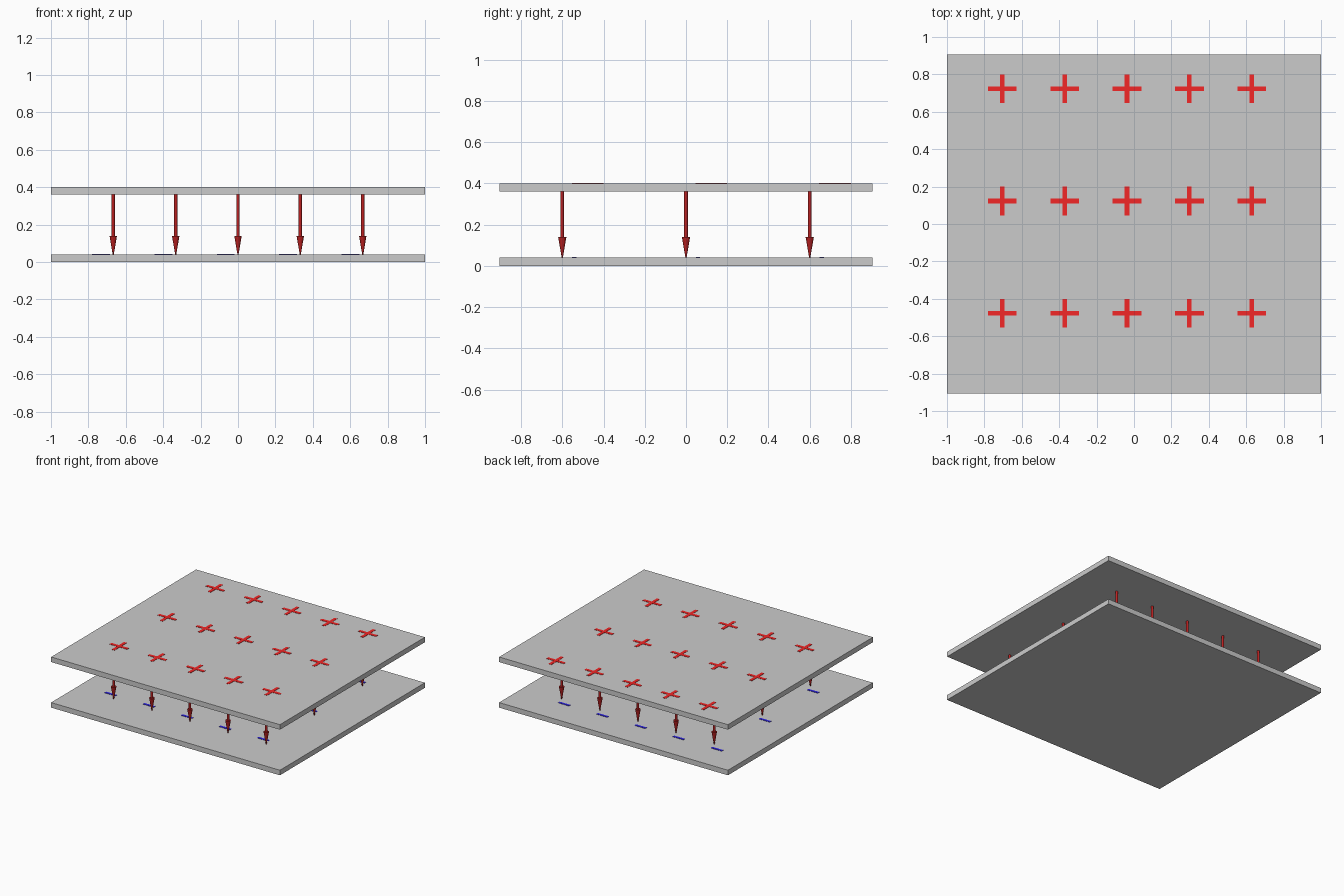
import bpy, bmesh
from mathutils import Matrix, Vector

if "Cube" in bpy.data.objects:
    bpy.data.objects.remove(bpy.data.objects["Cube"])

COLS = [-0.667, -0.333, 0.0, 0.333, 0.667]
ROWS = [-0.6, 0.0, 0.6]
T = 0.04      # plate thickness
TOP = 0.40    # overall height


def material(name, rgb):
    m = bpy.data.materials.new(name)
    m.diffuse_color = (*rgb, 1)
    m.use_nodes = True
    m.node_tree.nodes["Principled BSDF"].inputs["Base Color"].default_value = m.diffuse_color
    return m


def finish(name, bm, mat=None):
    me = bpy.data.meshes.new(name)
    bm.to_mesh(me)
    bm.free()
    ob = bpy.data.objects.new(name, me)
    bpy.context.collection.objects.link(ob)
    if mat:
        me.materials.append(mat)
    return ob


def box(bm, centre, size):
    m = Matrix.Translation(centre) @ Matrix.Diagonal((*size, 1))
    bmesh.ops.create_cube(bm, size=1, matrix=m)


def cone(bm, z0, z1, r0, r1, sides=12):
    bmesh.ops.create_cone(bm, cap_ends=True, segments=sides, radius1=r0, radius2=r1,
                          depth=z1 - z0, matrix=Matrix.Translation((0, 0, (z0 + z1) / 2)))


def plus_sign(bm):
    # One cross outline extruded upward, so no faces overlap
    a, w = 0.077, 0.0125
    pts = [(w, a), (-w, a), (-w, w), (-a, w), (-a, -w), (-w, -w),
           (-w, -a), (w, -a), (w, -w), (a, -w), (a, w), (w, w)]
    face = bm.faces.new([bm.verts.new((x, y, TOP - 0.001)) for x, y in pts])
    ext = bmesh.ops.extrude_face_region(bm, geom=[face])
    verts = [v for v in ext["geom"] if isinstance(v, bmesh.types.BMVert)]
    bmesh.ops.translate(bm, vec=(0, 0, 0.003), verts=verts)
    bmesh.ops.recalc_face_normals(bm, faces=bm.faces)


def arrow(bm):
    cone(bm, 0.135, TOP - T, 0.009, 0.009)
    cone(bm, T + 0.001, 0.14, 0.003, 0.02)


def minus_sign(bm):
    box(bm, (0, 0, T + 0.001), (0.095, 0.02, 0.003))


def grid(name, build, mat, offset=(0, 0)):
    # Linked copies of one part at every grid position
    bm = bmesh.new()
    build(bm)
    first = finish(name, bm, mat)
    for i, x in enumerate(COLS):
        for j, y in enumerate(ROWS):
            ob = first
            if i or j:
                ob = first.copy()
                ob.name = f"{name}_{i}_{j}"
                bpy.context.collection.objects.link(ob)
            ob.location = Vector((x + offset[0], y + offset[1], 0))


# Two parallel plates
for name, z in (("bottom_plate", T / 2), ("top_plate", TOP - T / 2)):
    bm = bmesh.new()
    box(bm, (0, 0, z), (2, 1.81, T))
    finish(name, bm)

# Field arrows pointing down, with plus signs above and minus signs below
grid("field_arrow", arrow, material("dark_red", (0.5, 0.015, 0.015)))
grid("plus_sign", plus_sign, material("red", (0.9, 0.02, 0.02)), (-0.037, 0.123))
grid("minus_sign", minus_sign, material("blue", (0.03, 0.02, 0.8)), (-0.065, 0.058))
